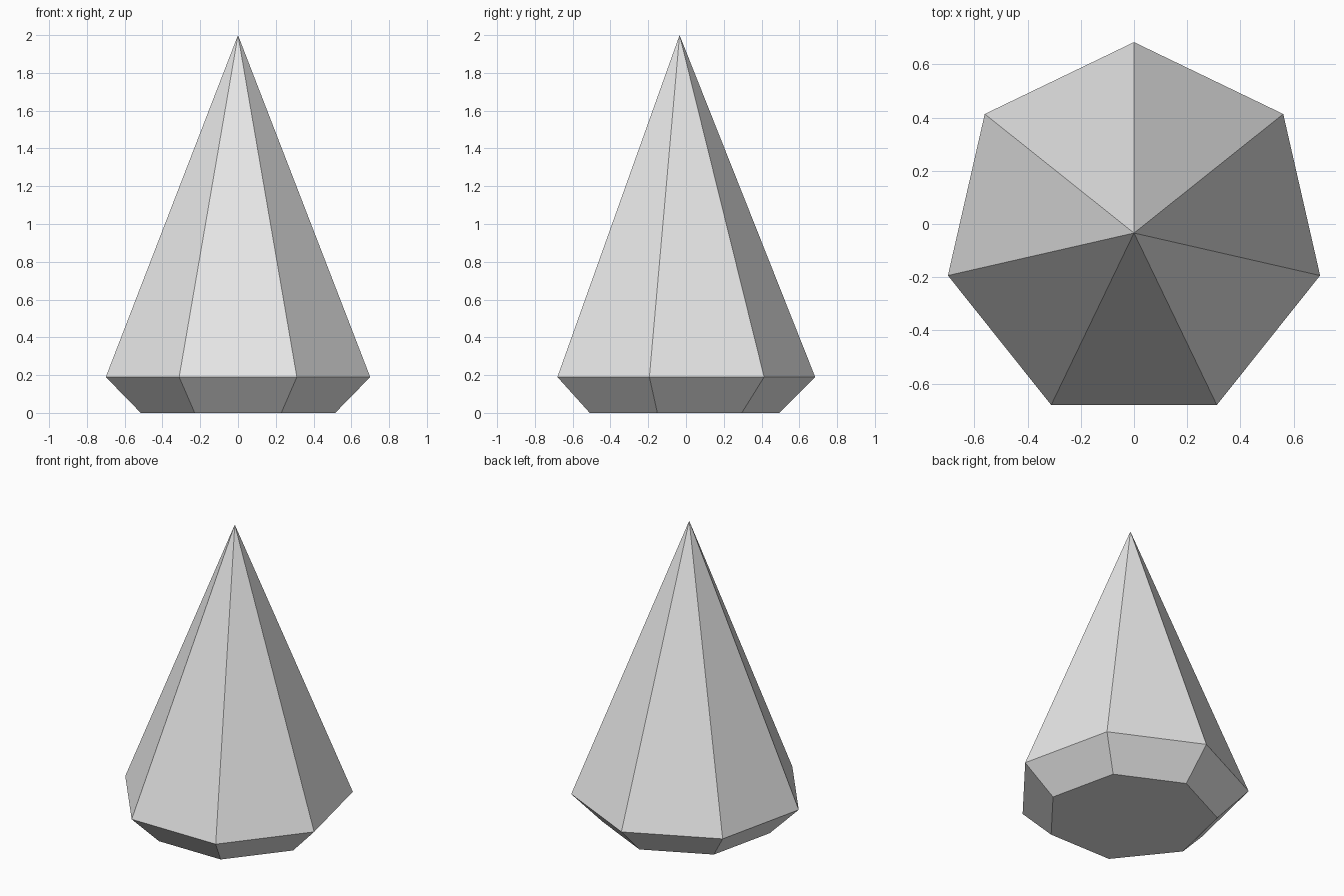
import bpy
import bmesh
from math import cos, sin, pi

cube = bpy.data.objects.get("Cube")
if cube:
    bpy.data.objects.remove(cube, do_unlink=True)

SIDES = 7
CENTRE_Y = -0.034
GREY = (0.8, 0.8, 0.8, 1.0)

# Single plain grey material
grey = bpy.data.materials.new("plain grey")
grey.use_nodes = True
grey.diffuse_color = GREY
grey.node_tree.nodes["Principled BSDF"].inputs["Base Color"].default_value = GREY

bm = bmesh.new()


def ring(radius, z):
    """Regular polygon of vertices with one corner pointing to the back."""
    angles = [pi / 2 + 2 * pi * i / SIDES for i in range(SIDES)]
    return [bm.verts.new((radius * cos(a), CENTRE_Y + radius * sin(a), z))
            for a in angles]


# Flat base, flared lower band and tall pointed top
bottom = ring(0.528, 0.0)
girdle = ring(0.718, 0.19)
apex = bm.verts.new((0, CENTRE_Y, 2.0))
bm.faces.new(bottom[::-1])
for i in range(SIDES):
    j = (i + 1) % SIDES
    bm.faces.new((bottom[i], bottom[j], girdle[j], girdle[i]))
    bm.faces.new((girdle[i], girdle[j], apex))
bmesh.ops.recalc_face_normals(bm, faces=bm.faces)

mesh = bpy.data.meshes.new("faceted_spike")
bm.to_mesh(mesh)
bm.free()
mesh.materials.append(grey)
spike = bpy.data.objects.new("faceted_spike", mesh)
bpy.context.collection.objects.link(spike)
